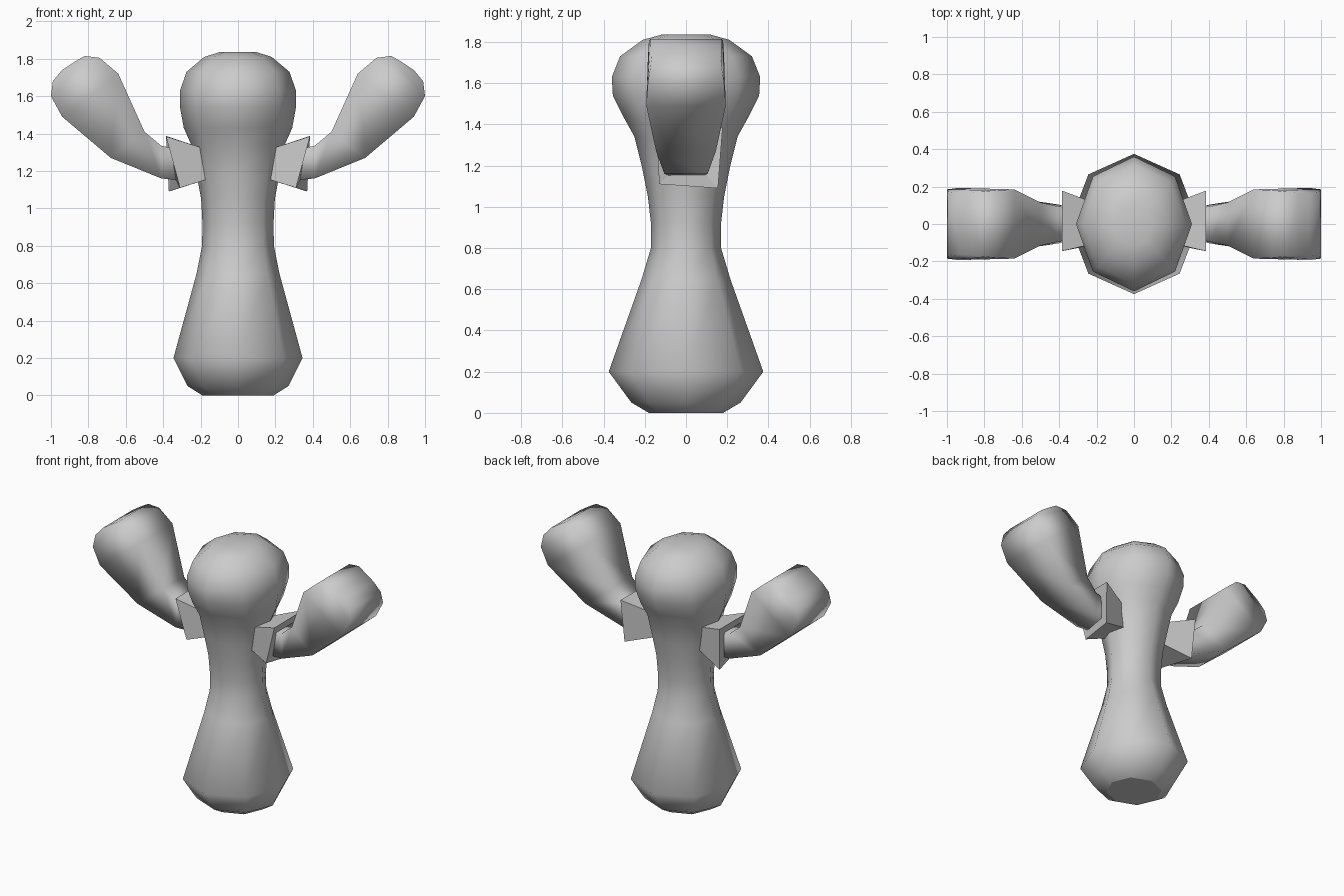
import bpy, bmesh
from math import sin, cos, pi

if "Cube" in bpy.data.objects:
    bpy.data.objects.remove(bpy.data.objects["Cube"])


def loft(name, rings, smooth=True):
    """Skin a list of equal-length vertex rings and cap both ends."""
    bm = bmesh.new()
    rows = [[bm.verts.new(p) for p in ring] for ring in rings]
    n = len(rows[0])
    for a, b in zip(rows, rows[1:]):
        for i in range(n):
            j = (i + 1) % n
            bm.faces.new((a[i], a[j], b[j], b[i]))
    start = bm.faces.new(rows[0][::-1])
    bm.faces.new(rows[-1])
    bmesh.ops.recalc_face_normals(bm, faces=bm.faces[:])
    for f in bm.faces:
        f.smooth = smooth and f is not start
    start.smooth = False
    me = bpy.data.meshes.new(name)
    bm.to_mesh(me)
    bm.free()
    ob = bpy.data.objects.new(name, me)
    bpy.context.collection.objects.link(ob)
    return ob


def mirror_x(ob):
    ob.modifiers.new("Mirror", 'MIRROR').use_mirror_merge = False


# body and head: eight-sided column, (z, half width x, half depth y)
profile = [(0, .19, .18), (.05, .27, .265), (.2, .345, .375), (.65, .222, .215),
           (.8, .192, .17), (.92, .19, .17), (1.05, .197, .185), (1.2, .225, .215),
           (1.34, .25, .25), (1.43, .29, .30), (1.54, .31, .355), (1.63, .31, .36),
           (1.73, .275, .32), (1.81, .18, .21), (1.835, .1, .12)]
loft("body", [[(rx * cos(i * pi / 4), ry * sin(i * pi / 4), z) for i in range(8)]
              for z, rx, ry in profile])

# flared shoulder collars: root, slanted rim, recessed inside
collar = loft("shoulder_collar", [
    [(.15, -.09, 1.31), (.15, .09, 1.31), (.15, .09, 1.16), (.15, -.09, 1.16)],
    [(.385, -.145, 1.385), (.385, .178, 1.387), (.37, .155, 1.09), (.31, -.13, 1.11)],
    [(.36, -.09, 1.33), (.36, .10, 1.33), (.36, .10, 1.15), (.33, -.09, 1.15)],
], smooth=False)
mirror_x(collar)

# raised club-like arms: upper and lower edge (x, z, half depth)
sections = [((.30, 1.31, .08), (.30, 1.15, .08)),
            ((.41, 1.335, .095), (.41, 1.16, .105)),
            ((.50, 1.41, .115), (.68, 1.27, .145)),
            ((.64, 1.72, .185), (.94, 1.49, .193)),
            ((.74, 1.805, .18), (1.0, 1.60, .185)),
            ((.82, 1.815, .172), (.99, 1.68, .172)),
            ((.88, 1.78, .165), (.94, 1.74, .165))]
arm = loft("arm", [[(ux, -uh, uz), (ux, uh, uz), (lx, lh, lz), (lx, -lh, lz)]
                   for (ux, uz, uh), (lx, lz, lh) in sections])
mirror_x(arm)
